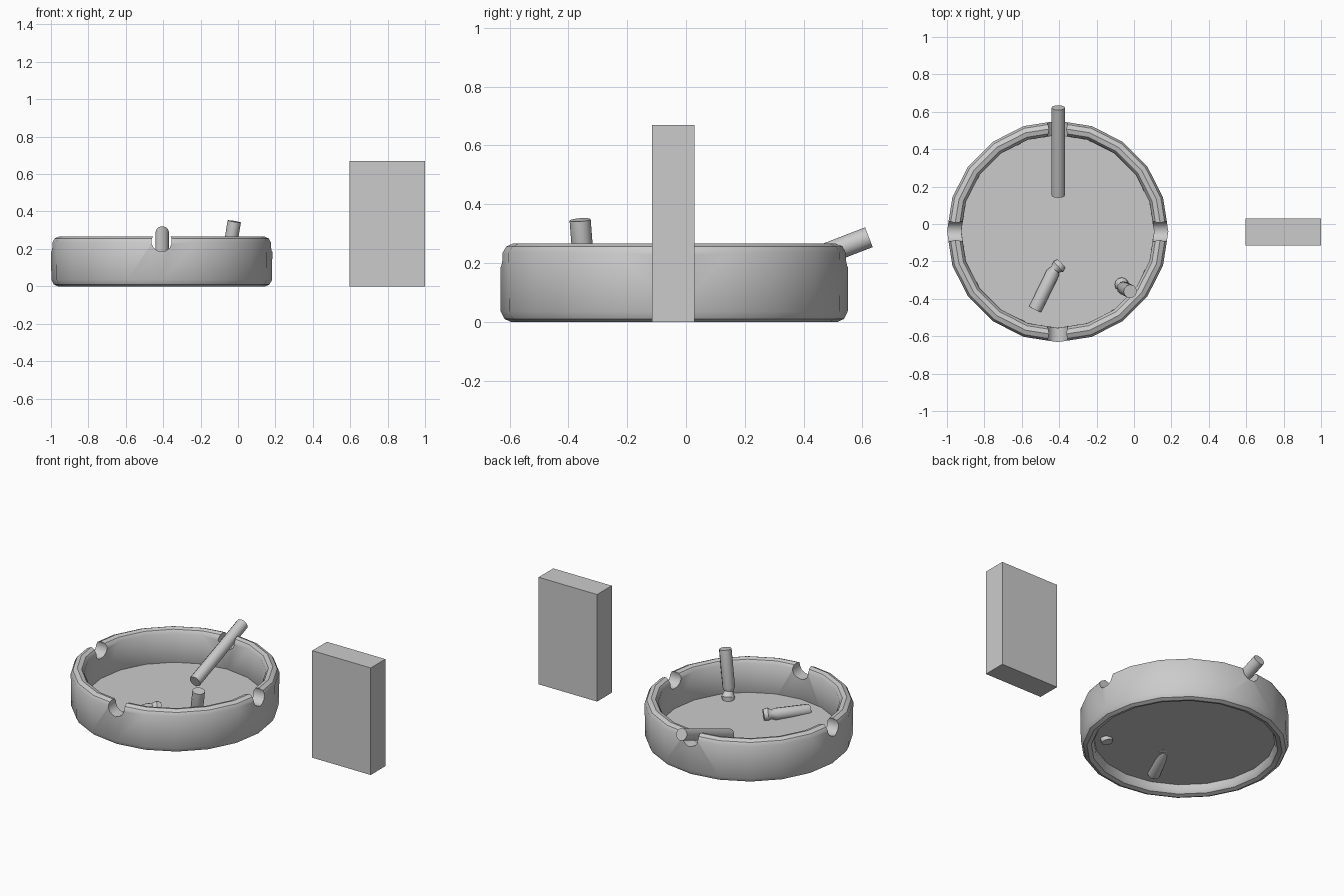
import bpy, bmesh, math
from mathutils import Vector

if "Cube" in bpy.data.objects:
    bpy.data.objects.remove(bpy.data.objects["Cube"])

CX, CY = -0.408, -0.04   # ashtray centre
FLOOR_Z = 0.06


def make_object(name, bm, angle=35):
    bmesh.ops.recalc_face_normals(bm, faces=bm.faces)
    mesh = bpy.data.meshes.new(name)
    bm.to_mesh(mesh)
    bm.free()
    ob = bpy.data.objects.new(name, mesh)
    bpy.context.collection.objects.link(ob)
    smooth(ob, angle)
    return ob


def smooth(ob, angle):
    bpy.ops.object.select_all(action='DESELECT')
    ob.select_set(True)
    bpy.context.view_layer.objects.active = ob
    bpy.ops.object.shade_smooth_by_angle(angle=math.radians(angle))


def bridge(bm, a, b):
    n = len(a)
    for i in range(n):
        bm.faces.new((a[i], a[(i + 1) % n], b[(i + 1) % n], b[i]))


def tube(name, points, radii, sides=12):
    """Capped tube through the points, one radius per point."""
    bm = bmesh.new()
    pts = [Vector(p) for p in points]
    rings = []
    for i, (p, r) in enumerate(zip(pts, radii)):
        t = (pts[min(i + 1, len(pts) - 1)] - pts[max(i - 1, 0)]).normalized()
        u = t.cross(Vector((1, 0, 0))).normalized()
        v = t.cross(u)
        rings.append([bm.verts.new(p + r * (math.cos(a) * u + math.sin(a) * v))
                      for a in (math.tau * k / sides for k in range(sides))])
    for a, b in zip(rings, rings[1:]):
        bridge(bm, a, b)
    bm.faces.new(rings[0])
    bm.faces.new(rings[-1])
    return make_object(name, bm)


# ashtray wall: closed profile (radius, z) turned in 20 steps
profile = [(0.515, 0.03), (0.53, 0.008), (0.555, 0), (0.577, 0.01),
           (0.59, 0.035), (0.592, 0.235), (0.58, 0.256), (0.555, 0.267),
           (0.53, 0.26), (0.516, 0.24)]
bm = bmesh.new()
steps = [math.tau * i / 20 for i in range(20)]
rings = [[bm.verts.new((CX + r * math.cos(a), CY + r * math.sin(a), z)) for a in steps]
         for r, z in profile]
for a, b in zip(rings, rings[1:] + rings[:1]):
    bridge(bm, a, b)
wall = make_object("ashtray_wall", bm)

# four rests cut by two long round bars
z = 0.24
for d in (Vector((0.8, 0, 0)), Vector((0, 0.8, 0.0001))):
    c = Vector((CX, CY, z))
    cutter = bpy.data.objects
    n = Vector((0, 0, 1)).cross(d).normalized()
    bm = bmesh.new()
    ends = [[bm.verts.new(c + s * d + 0.055 * (math.cos(a) * n + math.sin(a) * Vector((0, 0, 1))))
             for a in (math.tau * (k + 0.5) / 14 for k in range(14))] for s in (-1, 1)]
    bridge(bm, *ends)
    bm.faces.new(ends[0])
    bm.faces.new(ends[1])
    cutter = make_object("rest_cutter", bm)
    cutter.hide_render = True
    mod = wall.modifiers.new("rest", 'BOOLEAN')
    mod.operation = 'DIFFERENCE'
    mod.object = cutter
    bpy.ops.object.select_all(action='DESELECT')
    wall.select_set(True)
    bpy.context.view_layer.objects.active = wall
    bpy.ops.object.modifier_apply(modifier="rest")
    bpy.data.objects.remove(cutter)
smooth(wall, 35)

# ashtray floor
bm = bmesh.new()
bm.faces.new([bm.verts.new((CX + 0.517 * math.cos(a), CY + 0.517 * math.sin(a), FLOOR_Z))
              for a in steps])
make_object("ashtray_floor", bm)

# whole cigarette leaning in the back rest
tube("cigarette", [(-0.405, 0.153, 0.107), (-0.405, 0.622, 0.288)], [0.036, 0.036])

# stubbed ends with crumpled tips
stub_radii = [0.036, 0.036, 0.026, 0.038, 0.032]
tube("upright_stub", [(-0.02, -0.36, 0.347), (-0.056, -0.343, 0.125), (-0.06, -0.336, 0.1),
                      (-0.066, -0.323, 0.075), (-0.07, -0.318, 0.04)], stub_radii)
tube("lying_stub", [(-0.528, -0.455, 0.062), (-0.434, -0.262, 0.085), (-0.422, -0.243, 0.088),
                    (-0.405, -0.228, 0.09), (-0.388, -0.212, 0.088)], stub_radii)

# cigarette pack
bm = bmesh.new()
bmesh.ops.create_cube(bm, size=1)
for v in bm.verts:
    v.co = Vector((v.co.x * 0.405 + 0.7975, v.co.y * 0.145 - 0.043, (v.co.z + 0.5) * 0.67))
make_object("pack", bm)
